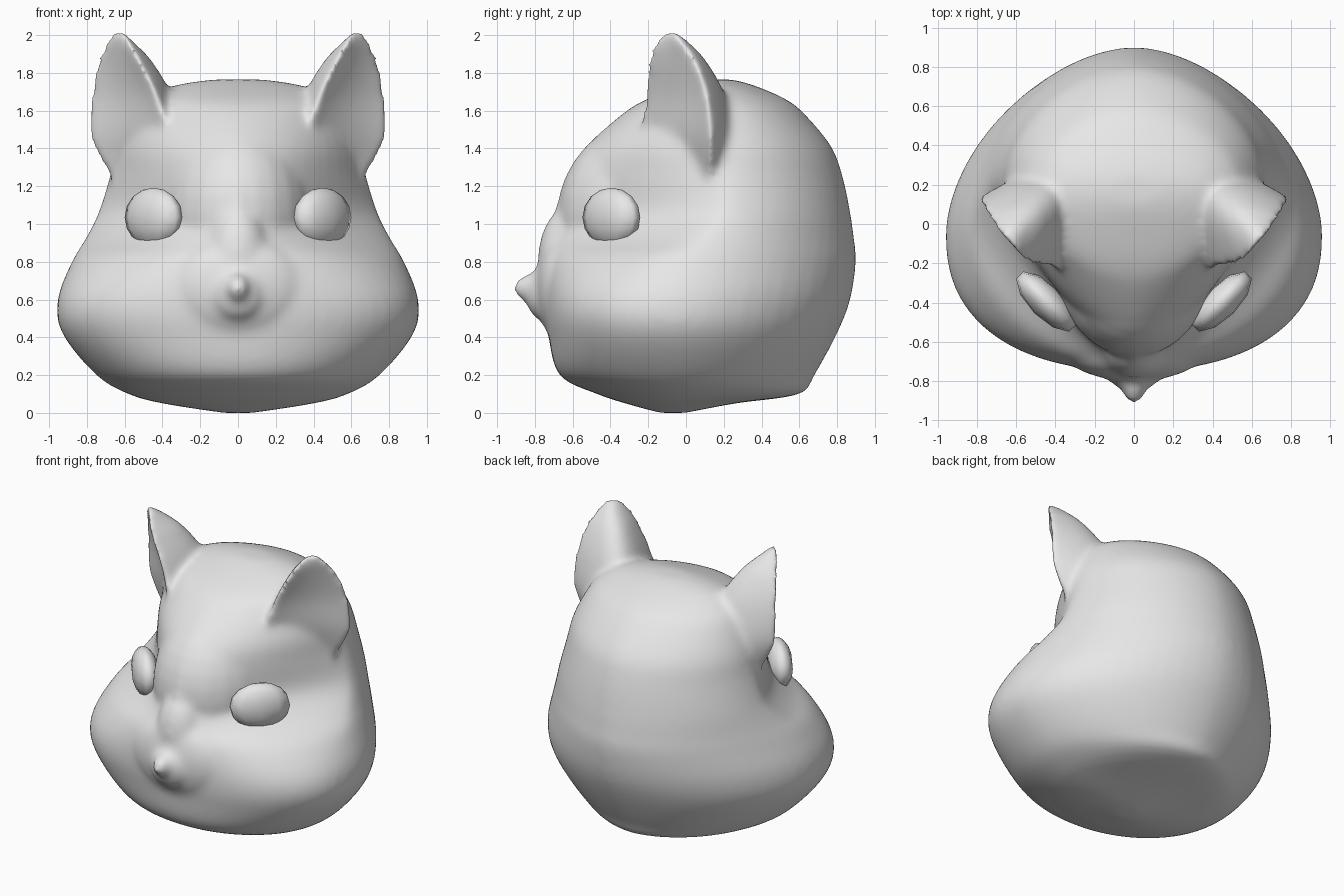
import bpy, bmesh, math
from mathutils import Vector, Matrix

cube = bpy.data.objects.get("Cube")
if cube:
    bpy.data.objects.remove(cube, do_unlink=True)

grey = bpy.data.materials.new("light_grey")
grey.use_nodes = True
grey.diffuse_color = (0.8, 0.8, 0.8, 1)
grey.node_tree.nodes["Principled BSDF"].inputs["Base Color"].default_value = (0.8, 0.8, 0.8, 1)


def refine(rows, steps=5):
    """Pass a smooth curve through the rows of a section table."""
    out = []
    last = len(rows) - 1
    for i in range(last):
        quad = [rows[max(0, min(last, i + k))] for k in (-1, 0, 1, 2)]
        for s in range(steps):
            t = s / steps
            out.append([b + t / 2 * (c - a + t * (2 * a - 5 * b + 4 * c - d
                                                  + t * (3 * (b - c) + d - a)))
                        for a, b, c, d in zip(*quad)])
    return out + [rows[-1]]


def loft(bm, rings):
    """Skin a stack of equal-length closed rings and cap both ends."""
    loops = [[bm.verts.new(p) for p in ring] for ring in rings]
    n = len(loops[0])
    for a, b in zip(loops, loops[1:]):
        for i in range(n):
            j = (i + 1) % n
            bm.faces.new((a[i], a[j], b[j], b[i]))
    bm.faces.new(loops[0][::-1])
    bm.faces.new(loops[-1])


def ellipsoid(bm, centre, radii, turn=0, segments=24, rows=16):
    matrix = (Matrix.Translation(centre) @ Matrix.Rotation(turn, 4, 'Z')
              @ Matrix.Diagonal((*radii, 1)))
    bmesh.ops.create_uvsphere(bm, u_segments=segments, v_segments=rows,
                              radius=1, matrix=matrix)


def make_object(name, bm):
    bmesh.ops.recalc_face_normals(bm, faces=bm.faces)
    mesh = bpy.data.meshes.new(name)
    bm.to_mesh(mesh)
    bm.free()
    mesh.materials.append(grey)
    obj = bpy.data.objects.new(name, mesh)
    bpy.context.collection.objects.link(obj)
    mesh.shade_smooth()
    return obj


def head_ring(z, w, front, back, mid, power, n=56):
    """Horizontal section: near-elliptic back, wedge to round front."""
    ring = []
    for i in range(n):
        t = math.tau * i / n
        s, c = math.sin(t), math.cos(t)
        e = 2 / (power if c < 0 else 1.8)
        depth = mid - front if c < 0 else back - mid
        x = math.copysign(abs(s) ** e, s) * w
        y = mid + math.copysign(abs(c) ** e, c) * depth
        ring.append((x, y, z))
    return ring


def ear_ring(side, z, fx, fy, ox, oy, kx, ky, n=12):
    """Half-moon section: curved back from front rim to outer rim, shallow face."""
    f, o, k = Vector((fx, fy)), Vector((ox, oy)), Vector((kx, ky))
    steps = [i / n for i in range(n + 1)]
    back = [f * (1 - t) ** 2 + k * 2 * t * (1 - t) + o * t * t for t in steps]
    inward = (back[n // 2] - (f + o) / 2) * 0.35
    face = [o.lerp(f, t) + inward * t * (1 - t) for t in steps[1:-1]]
    return [(side * p.x, p.y, z) for p in back + face]


# Head sections: height, half width, front, back, widest y, front roundness
HEAD = [
    (0.0, 0.08, -0.14, 0.0, -0.07, 2),
    (0.05, 0.40, -0.32, 0.26, -0.05, 2),
    (0.10, 0.58, -0.47, 0.60, -0.03, 2),
    (0.20, 0.75, -0.67, 0.68, -0.03, 2.1),
    (0.42, 0.93, -0.73, 0.80, -0.05, 2.3),
    (0.60, 0.955, -0.75, 0.87, -0.05, 2.3),
    (0.80, 0.88, -0.75, 0.90, 0.0, 1.85),
    (0.92, 0.81, -0.73, 0.89, 0.10, 1.4),
    (1.06, 0.74, -0.70, 0.87, 0.20, 1.25),
    (1.25, 0.68, -0.64, 0.83, 0.22, 1.4),
    (1.41, 0.64, -0.53, 0.77, 0.22, 1.6),
    (1.58, 0.56, -0.34, 0.63, 0.20, 1.8),
    (1.66, 0.49, -0.21, 0.53, 0.18, 2),
    (1.73, 0.35, -0.02, 0.37, 0.18, 2),
    (1.765, 0.14, 0.10, 0.25, 0.18, 2),
]

# Ear sections: height, front rim, outer rim, back control point
EAR = [
    (1.22, 0.32, -0.16, 0.67, 0.12, 0.20, 0.50),
    (1.45, 0.36, -0.24, 0.79, 0.13, 0.20, 0.52),
    (1.68, 0.43, -0.23, 0.79, 0.11, 0.17, 0.42),
    (1.86, 0.52, -0.21, 0.755, 0.05, 0.31, 0.25),
    (1.95, 0.57, -0.18, 0.715, -0.01, 0.46, 0.12),
    (2.015, 0.60, -0.13, 0.68, -0.06, 0.60, -0.01),
]

# Head, ears, brow, bridge, muzzle and nose merged into one skin
bm = bmesh.new()
loft(bm, [head_ring(*row) for row in refine(HEAD)])
for side in (-1, 1):
    loft(bm, [ear_ring(side, *row) for row in refine(EAR)])
ellipsoid(bm, (0, -0.2, 1.05), (0.4, 0.48, 0.5))
ellipsoid(bm, (0, -0.62, 0.81), (0.17, 0.165, 0.28))
ellipsoid(bm, (0, -0.66, 0.66), (0.35, 0.14, 0.27))
ellipsoid(bm, (0, -0.76, 0.63), (0.14, 0.09, 0.14))
ellipsoid(bm, (0, -0.82, 0.66), (0.065, 0.095, 0.075))
head = make_object("head", bm)

remesh = head.modifiers.new("merge", 'REMESH')
remesh.mode = 'VOXEL'
remesh.voxel_size = 0.019
remesh.use_smooth_shade = True
soften = head.modifiers.new("soften", 'SMOOTH')
soften.factor = 0.5
soften.iterations = 20
bpy.context.view_layer.objects.active = head
for name in ("merge", "soften"):
    bpy.ops.object.modifier_apply(modifier=name)
head.data.shade_smooth()

# Eyes: flattened lenses turned to lie along the slanted face
for side, name in ((1, "left_eye"), (-1, "right_eye")):
    bm = bmesh.new()
    ellipsoid(bm, (side * 0.447, -0.395, 1.035), (0.2, 0.085, 0.157),
              side * math.pi / 4, 10, 8)
    make_object(name, bm)
